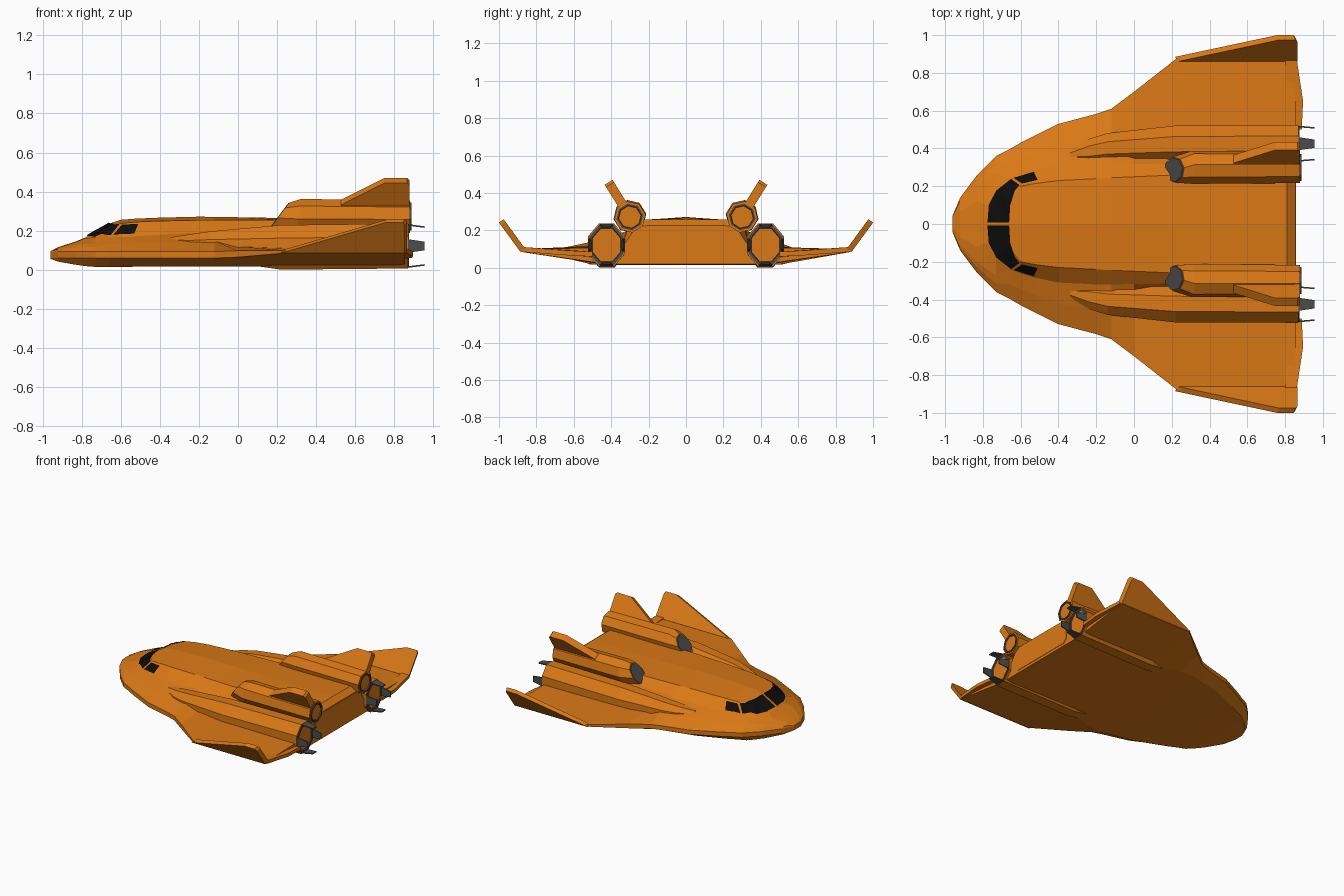
import bpy, bmesh, math
from mathutils import Vector
from mathutils.bvhtree import BVHTree

if "Cube" in bpy.data.objects:
    bpy.data.objects.remove(bpy.data.objects["Cube"])


def material(name, rgb):
    m = bpy.data.materials.new(name)
    m.diffuse_color = (*rgb, 1)
    m.use_nodes = True
    m.node_tree.nodes["Principled BSDF"].inputs["Base Color"].default_value = m.diffuse_color
    return m


ORANGE = material("orange_paint", (0.70, 0.19, 0.008))
GREY = material("dark_metal", (0.075, 0.075, 0.075))
BLACK = material("black_glass", (0.004, 0.004, 0.004))


def finish(name, bm, mat, mirror=True, normals=True):
    if normals:
        bmesh.ops.recalc_face_normals(bm, faces=bm.faces)
    me = bpy.data.meshes.new(name)
    bm.to_mesh(me)
    bm.free()
    me.materials.append(mat)
    ob = bpy.data.objects.new(name, me)
    bpy.context.collection.objects.link(ob)
    if mirror:
        mod = ob.modifiers.new("mirror", 'MIRROR')
        mod.use_axis = (False, True, False)
        mod.use_mirror_merge = False
    return ob


def loft(name, rings, mat, mirror=True):
    """Skin through rings of equal point count, capped at both ends."""
    bm = bmesh.new()
    vs = [[bm.verts.new(p) for p in r] for r in rings]
    n = len(rings[0])
    for a, b in zip(vs, vs[1:]):
        for i in range(n):
            j = (i + 1) % n
            bm.faces.new((a[i], a[j], b[j], b[i]))
    bm.faces.new(vs[0])
    bm.faces.new(vs[-1])
    return finish(name, bm, mat, mirror)


def slab(name, pts, offset, mat):
    """Flat outline given thickness along an offset vector."""
    off = Vector(offset)
    return loft(name, [[Vector(p) for p in pts], [Vector(p) + off for p in pts]], mat)


def octagon(x, y, z, ry, rz=None, turn=math.pi / 8, rake=0):
    rz = rz or ry
    k = 1 / math.cos(math.pi / 8)
    ring = []
    for i in range(8):
        a = turn + i * math.pi / 4
        dz = rz * k * math.sin(a)
        ring.append(Vector((x + rake * dz, y + ry * k * math.cos(a), z + dz)))
    return ring


# Hull: nose rows are x, chine width, bottom z, shoulder y/z, roof y/z, crest z
nose = [
    (-.96, .045, .056, .035, .093, .015, .094, .095),
    (-.92, .14, .042, .11, .107, .07, .115, .116),
    (-.83, .26, .026, .20, .125, .12, .142, .145),
    (-.78, .31, .019, .24, .132, .10, .163, .166),
    (-.73, .36, .015, .27, .135, .17, .165, .197),
    (-.66, .395, .015, .24, .165, .12, .228, .236),
    (-.60, .43, .015, .262, .168, .20, .237, .256),
    (-.52, .47, .016, .285, .172, .215, .245, .262),
    (-.40, .53, .017, .31, .18, .23, .25, .267),
    (-.20, .583, .018, .32, .19, .24, .254, .272),
    (-.12, .61, .018, .32, .195, .245, .255, .271),
]
# Aft rows: x, then bottom, chine low, chine high, wing root, shoulder, roof y/z, crest z
aft = [
    (0, .50, .018, .70, .065, .70, .098, .43, .12, .318, .20, .25, .255, .269),
    (.23, .42, .015, .88, .085, .88, .10, .35, .115, .315, .21, .26, .256, .265),
    (.81, .42, .015, .88, .085, .88, .10, .34, .11, .31, .22, .27, .257, .26),
    (.855, .42, .02, .88, .085, .88, .10, .34, .11, .28, .20, .25, .225, .226),
]
rows = []
for x, w, zb, ws, zs, wr, zr, zt in nose:
    rows.append((x, w * .84, zb, w, .06, w, .093, (w + ws) / 2, (.093 + zs) / 2 + .004,
                 ws, zs, wr, zr, zt))
rings = []
for r in rows + aft:
    half = [(r[i], r[i + 1]) for i in range(1, 13, 2)]
    full = half + [(0, r[13])] + [(-y, z) for y, z in reversed(half)]
    rings.append([Vector((r[0], y, z)) for y, z in full])
hull = loft("hull_and_wings", rings, ORANGE, mirror=False)

# Recessed-looking rear bulkhead panel
slab("rear_panel", [(.85, 0, .04), (.85, .25, .04), (.85, .28, .07), (.85, .28, .19),
                    (.85, .245, .222), (.85, 0, .222)], (.008, 0, 0), ORANGE)

# Wing trailing edge flap and upturned wing tip
slab("wing_flap", [(.80, .50, .055), (.888, .50, .06), (.895, .65, .068), (.862, .87, .085),
                   (.80, .87, .085)], (0, 0, .026), ORANGE)
slab("winglet", [(.23, .86, .102), (.865, .86, .102), (.865, .965, .245), (.855, .975, .26),
                 (.77, .975, .26)], (-.012, .025, -.017), ORANGE)

# Main engine nacelle
loft("engine_nacelle", [
    octagon(-.34, .365, .142, .025, .025),
    octagon(-.24, .385, .128, .065, .055),
    octagon(-.14, .403, .125, .078, .072),
    octagon(.22, .423, .115, .098, .114),
    octagon(.87, .425, .122, .098, .115)], ORANGE)

# Main engine nozzle: rim, recess and four petals
loft("engine_nozzle", [
    octagon(.85, .425, .122, .092, .108),
    octagon(.876, .425, .122, .092, .108),
    octagon(.876, .425, .122, .078, .092),
    octagon(.83, .425, .122, .055, .065)], GREY)
for i, label in enumerate(("outer", "top", "inner", "bottom")):
    a = i * math.pi / 2
    out = Vector((0, math.cos(a), math.sin(a)))
    side = Vector((0, -math.sin(a), math.cos(a)))
    c = Vector((0, .425, .122))
    r0, r1 = (.088, .080) if i % 2 == 0 else (.105, .093)
    pts = [c + out * r + side * s + Vector((x, 0, 0)) for x, r, s in
           ((.86, r0, -.036), (.955, r1, -.022), (.955, r1, .022), (.86, r0, .036))]
    slab("nozzle_petal_" + label, pts, out * .008, GREY)

# Upper pod, tilted outwards, with raked intake
tilt = math.radians(32)
u = Vector((0, math.sin(tilt), math.cos(tilt)))
v = Vector((0, math.cos(tilt), -math.sin(tilt)))
T = math.pi / 8 - tilt
loft("upper_pod", [
    octagon(.215, .287, .277, .064, turn=T, rake=.75),
    octagon(.31, .30, .275, .082, turn=T, rake=.15),
    octagon(.88, .30, .272, .078, turn=T)], ORANGE)
loft("pod_intake", [
    octagon(.209, .287, .277, .060, turn=T, rake=.75),
    octagon(.24, .287, .277, .060, turn=T, rake=.75)], GREY)
loft("pod_nozzle", [
    octagon(.86, .30, .272, .067, turn=T),
    octagon(.888, .30, .272, .067, turn=T),
    octagon(.888, .30, .272, .058, turn=T),
    octagon(.85, .30, .272, .045, turn=T)], GREY)

# Tail fin standing on the pod
base = Vector((0, .30, .275)) - v * .025
slab("tail_fin", [base + u * s + Vector((x, 0, 0)) for x, s in
                  ((.50, .04), (.53, .085), (.75, .215), (.865, .215), (.878, .20), (.878, .04))],
     v * .05, ORANGE)

# Cockpit windows: strips between two plan-view edges, draped on the hull
bm = bmesh.new()
bm.from_mesh(hull.data)
tree = BVHTree.FromBMesh(bm)
bm.free()


def window(name, lower, upper, steps=6):
    bm = bmesh.new()

    def resample(line):
        out = []
        for a, b in zip(line, line[1:]):
            out += [Vector(a).lerp(Vector(b), k / steps) for k in range(steps)]
        return out + [Vector(line[-1])]

    grid = []
    for a, b in zip(resample(lower), resample(upper)):
        col = []
        for k in range(steps + 1):
            p = a.lerp(b, k / steps)
            hit, nrm, _, _ = tree.ray_cast(Vector((p.x, p.y, 1)), Vector((0, 0, -1)))
            col.append(bm.verts.new(hit + Vector((0, 0, .005)) + nrm * .002))
        grid.append(col)
    for a, b in zip(grid, grid[1:]):
        for k in range(steps):
            bm.faces.new((a[k], a[k + 1], b[k + 1], b[k]))
    for f in bm.faces:
        f.normal_update()
        if f.normal.z < 0:
            f.normal_flip()
    finish(name, bm, BLACK, normals=False)


window("front_window", [(-.775, .008), (-.768, .10), (-.73, .175), (-.65, .238)],
       [(-.66, .008), (-.655, .10), (-.63, .175), (-.605, .205)])
window("side_window", [(-.637, .243), (-.53, .275)], [(-.592, .213), (-.51, .232)])
